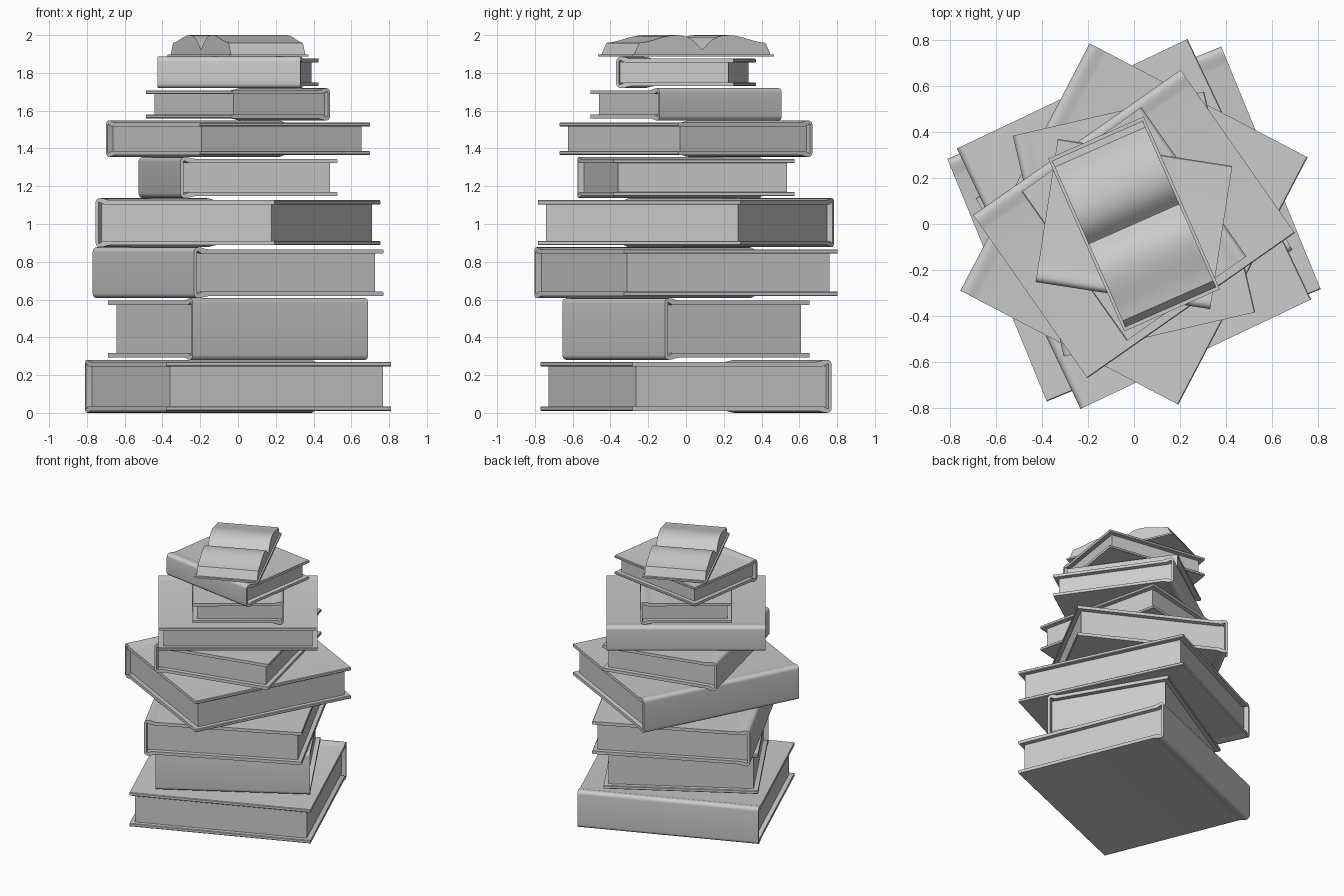
import bpy, bmesh, math

if "Cube" in bpy.data.objects:
    bpy.data.objects.remove(bpy.data.objects["Cube"])


def extrude_profile(name, pts, length, angle, z):
    """Extrude a closed local x-z profile along local y, centred, turned about z."""
    bm = bmesh.new()
    face = bm.faces.new([bm.verts.new((x, -length / 2, h)) for x, h in pts])
    new = bmesh.ops.extrude_face_region(bm, geom=[face])["geom"]
    bmesh.ops.translate(bm, vec=(0, length, 0),
                        verts=[v for v in new if isinstance(v, bmesh.types.BMVert)])
    bmesh.ops.recalc_face_normals(bm, faces=bm.faces)
    me = bpy.data.meshes.new(name)
    bm.to_mesh(me)
    bm.free()
    ob = bpy.data.objects.new(name, me)
    bpy.context.collection.objects.link(ob)
    ob.location.z = z
    ob.rotation_euler.z = math.radians(angle)
    bpy.ops.object.select_all(action='DESELECT')
    ob.select_set(True)
    bpy.context.view_layer.objects.active = ob
    bpy.ops.object.shade_smooth_by_angle(angle=math.radians(35))
    return ob


def arc(cx, cz, r, a0, a1, n=6):
    return [(cx + r * math.cos(math.radians(a0 + (a1 - a0) * i / n)),
             cz + r * math.sin(math.radians(a0 + (a1 - a0) * i / n))) for i in range(n + 1)]


def mirror_z(pts):
    return [(x, -h) for x, h in reversed(pts)]


OVERHANG, HINGE = 0.033, 0.011


def closed_book(name, z0, z1, length, width, angle):
    h, w = (z1 - z0) / 2, width / 2
    t = 0.006 + 0.035 * h * 2 + 0.008
    top = h - HINGE
    r = 0.026
    # C-shaped cover: outer upper half, with the spine swelling at the hinge
    outer = [(-w, top - 0.004), (-w + 0.004, top), (w - 0.085, top),
             (w - 0.065, top + 0.003), (w - 0.045, h - 0.002)] + arc(w - r, h - r, r, 90, 0)
    inner = arc(w - r, h - r, r - t * 0.75, 0, 90)[:4] + [(w - 0.05, top - t),
             (-w + 0.004, top - t), (-w, top - t + 0.004)]
    pts = outer + mirror_z(outer) + mirror_z(inner) + inner
    extrude_profile(name + "_cover", pts, length, angle, (z0 + z1) / 2)
    # page block, inset on three sides
    a, b, p = -w + OVERHANG, w - 0.015, top - t + 0.003
    extrude_profile(name + "_pages", [(a, -p), (b, -p), (b, p), (a, p)],
                    length - 2 * OVERHANG, angle, (z0 + z1) / 2)


# spine length, width, direction the spine faces
books = [(1.286, 1.139, 112.3), (1.075, 0.888, -59.7), (1.252, 1.109, 205.4),
         (1.212, 1.068, 152.4), (0.984, 0.853, 193.0), (1.10, 0.865, 125.0),
         (0.792, 0.636, 35.2), (0.767, 0.629, -98.8)]
levels = [0, 0.281, 0.607, 0.877, 1.137, 1.355, 1.548, 1.719, 1.886]
for i, (length, width, angle) in enumerate(books):
    closed_book(f"book_{i + 1}", levels[i], levels[i + 1], length, width, angle)

# open book on top: flat cover and two arched page halves
extrude_profile("open_book_cover", [(-0.41, 0), (0.41, 0), (0.41, 0.012), (-0.41, 0.012)],
                0.454, -66.2, 1.886)
half = [(0.012, 0.047), (0.03, 0.066), (0.055, 0.087), (0.085, 0.103), (0.12, 0.112),
        (0.155, 0.114), (0.195, 0.110), (0.24, 0.100), (0.29, 0.086), (0.33, 0.077),
        (0.365, 0.073), (0.395, 0.010)]
pages = [(-x, h) for x, h in reversed(half)] + [(0, 0.037)] + half
extrude_profile("open_book_pages", pages, 0.43, -66.2, 1.886)
